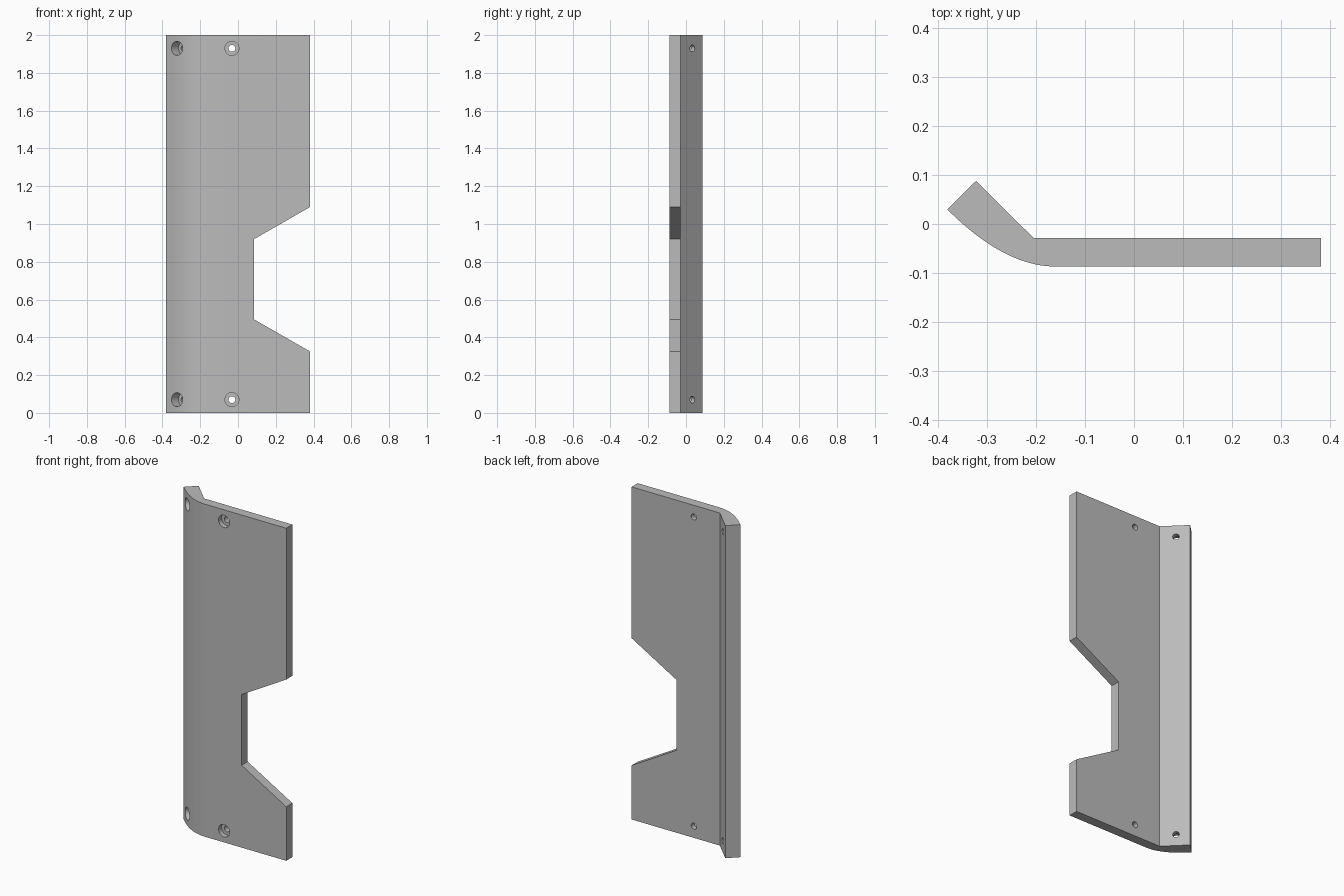
import bpy
import bmesh
from math import radians
from mathutils import Matrix, Vector

if "Cube" in bpy.data.objects:
    bpy.data.objects.remove(bpy.data.objects["Cube"])

grey = bpy.data.materials.new("light_grey")
grey.use_nodes = True
colour = (0.5, 0.5, 0.5, 1)
grey.diffuse_color = colour
grey.node_tree.nodes["Principled BSDF"].inputs["Base Color"].default_value = colour


def prism(name, points, direction):
    """Extrude a closed outline of 3D points along a direction."""
    bm = bmesh.new()
    base = bm.faces.new([bm.verts.new(p) for p in points])
    top = bmesh.ops.extrude_face_region(bm, geom=[base])["geom"]
    moved = [v for v in top if isinstance(v, bmesh.types.BMVert)]
    bmesh.ops.translate(bm, verts=moved, vec=direction)
    bmesh.ops.recalc_face_normals(bm, faces=bm.faces)
    return finish(name, bm)


def finish(name, bm):
    mesh = bpy.data.meshes.new(name)
    bm.to_mesh(mesh)
    bm.free()
    mesh.materials.append(grey)
    obj = bpy.data.objects.new(name, mesh)
    bpy.context.collection.objects.link(obj)
    return obj


def drill(name, start, axis, length, radius):
    """Cylinder cutter running from start along axis."""
    axis = Vector(axis).normalized()
    turn = axis.to_track_quat("Z", "Y").to_matrix().to_4x4()
    place = Matrix.Translation(Vector(start) + axis * length / 2) @ turn
    bm = bmesh.new()
    bmesh.ops.create_cone(bm, cap_ends=True, segments=32, radius1=radius,
                          radius2=radius, depth=length, matrix=place)
    return finish(name, bm)


def cut(target, cutter):
    mod = target.modifiers.new("cut", "BOOLEAN")
    mod.operation = "DIFFERENCE"
    mod.solver = "EXACT"
    mod.object = cutter
    bpy.context.view_layer.objects.active = target
    bpy.ops.object.modifier_apply(modifier=mod.name)
    bpy.data.objects.remove(cutter)


# Bent plate: flat panel, rounded outer bend, angled flange
FRONT, BACK = -0.087, -0.029
bend_start = Vector((-0.16, FRONT, 0))
bend_mid = Vector((-0.265, FRONT, 0))
bend_end = Vector((-0.382, 0.03, 0))
STEPS = 20
outline = [(-0.323, 0.088, 0), (-0.205, BACK, 0), (0.382, BACK, 0), (0.382, FRONT, 0)]
for i in range(STEPS + 1):
    t = i / STEPS
    outline.append(bend_start * (1 - t) ** 2 + bend_mid * 2 * t * (1 - t) + bend_end * t * t)
plate = prism("bent_plate", outline, (0, 0, 2))

# Tapered notch in the long edge; its sides continue past the edge
slope = (1.09 - 0.92) / (0.382 - 0.085)
reach = slope * 0.1
notch = [(0.482, -0.2, 1.09 + reach), (0.085, -0.2, 0.92),
         (0.085, -0.2, 0.495), (0.482, -0.2, 0.325 - reach)]
cut(plate, prism("notch_cutter", notch, (0, 0.4, 0)))

# Counterbored screw holes in the panel and the flange
for z in (0.07, 1.93):
    for inner, axis in (((-0.032, BACK, z), (0, -1, 0)),
                        ((-0.268, 0.034, z), (-1, -1, 0))):
        inner, axis = Vector(inner), Vector(axis).normalized()
        cut(plate, drill("hole_cutter", inner - axis * 0.02, axis, 0.2, 0.018))
        cut(plate, drill("counterbore_cutter", inner + axis * 0.029, axis, 0.15, 0.037))

# Smooth the bend and bores, keep real edges sharp
bpy.ops.object.select_all(action="DESELECT")
plate.select_set(True)
bpy.context.view_layer.objects.active = plate
bpy.ops.object.shade_smooth_by_angle(angle=radians(25))
